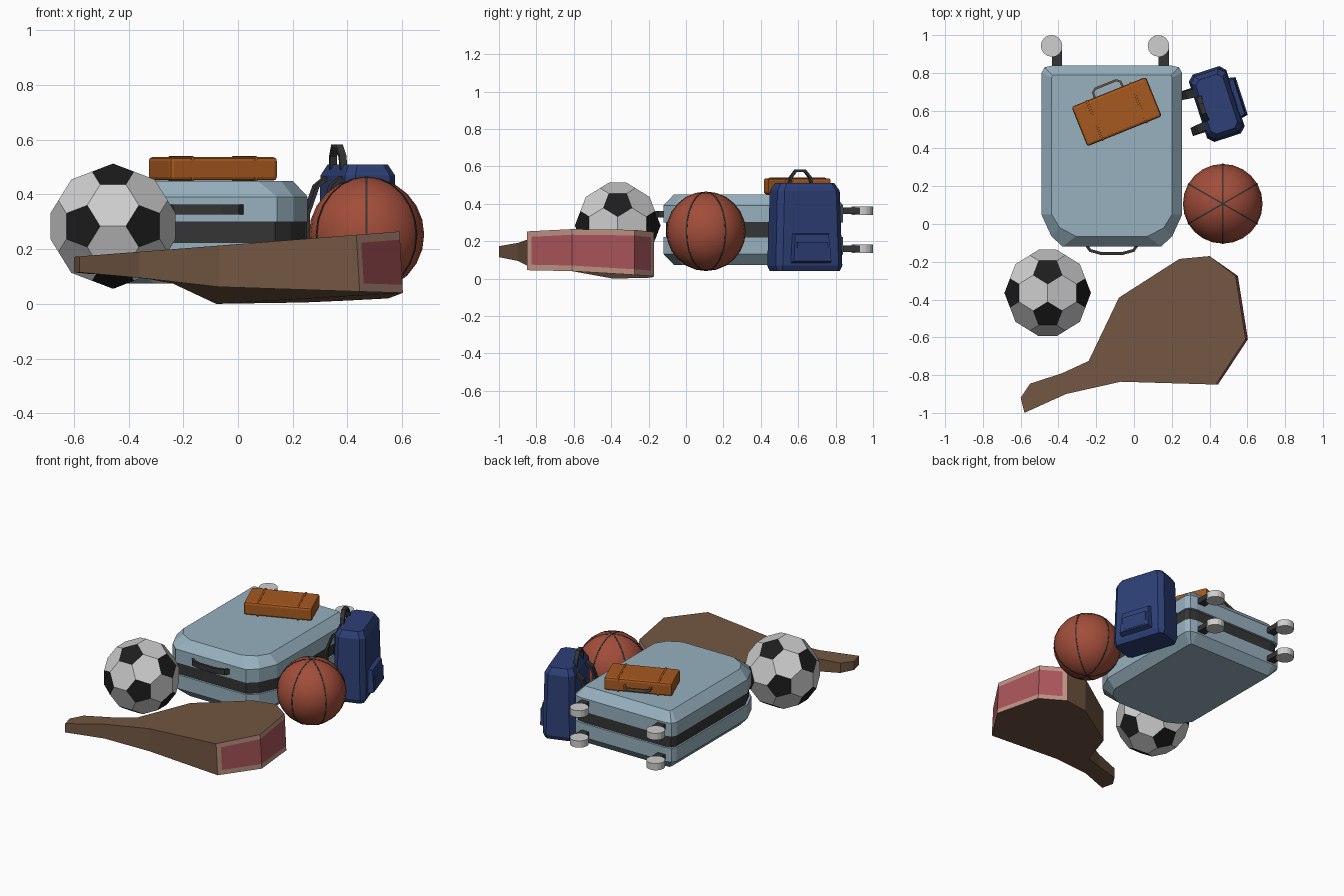
import bpy, bmesh, math
from mathutils import Vector, Matrix

if "Cube" in bpy.data.objects:
    bpy.data.objects.remove(bpy.data.objects["Cube"])


def mat(name, r, g, b):
    m = bpy.data.materials.new(name)
    m.diffuse_color = (r, g, b, 1)
    m.use_nodes = True
    m.node_tree.nodes["Principled BSDF"].inputs["Base Color"].default_value = m.diffuse_color
    return m


PALE_BLUE = mat("pale_blue", .31, .44, .52)
CHARCOAL = mat("charcoal", .035, .035, .035)
WHITE = mat("white", .62, .62, .62)
BLACK = mat("black", .012, .012, .012)
TAN = mat("orange_leather", .38, .10, .014)
NAVY = mat("navy", .026, .05, .18)
BALL = mat("ball_orange", .36, .075, .042)
SKIN = mat("brown_skin", .17, .095, .055)
FAT = mat("pink_fat", .52, .29, .23)
MEAT = mat("red_meat", .40, .09, .10)


def make(name, bm, mats, mx=None, smooth=False):
    if mx:
        bm.transform(mx)
    bmesh.ops.recalc_face_normals(bm, faces=bm.faces[:])
    for f in bm.faces:
        f.smooth = smooth
    me = bpy.data.meshes.new(name)
    bm.to_mesh(me)
    bm.free()
    for m in mats:
        me.materials.append(m)
    ob = bpy.data.objects.new(name, me)
    bpy.context.collection.objects.link(ob)
    return ob


def loft_bm(rings):
    """Skin a list of equal-length point rings and cap both ends."""
    bm = bmesh.new()
    vs = [[bm.verts.new(p) for p in r] for r in rings]
    n = len(vs[0])
    for a, b in zip(vs, vs[1:]):
        for i in range(n):
            j = (i + 1) % n
            bm.faces.new((a[i], a[j], b[j], b[i]))
    bm.faces.new(vs[0][::-1])
    bm.faces.new(vs[-1])
    return bm


def ribbon(name, path, side, width, thick, m, mx=None):
    """Flat strap of rectangular section along a path."""
    pts = [Vector(p) for p in path]
    s = Vector(side).normalized()
    rings = []
    for i, p in enumerate(pts):
        t = pts[min(i + 1, len(pts) - 1)] - pts[max(i - 1, 0)]
        n = t.cross(s).normalized() * thick / 2
        w = s * width / 2
        rings.append([p + w + n, p - w + n, p - w - n, p + w - n])
    make(name, loft_bm(rings), [m], mx)


def box(name, size, loc, m, bevel=0, mx=None):
    bm = bmesh.new()
    bmesh.ops.create_cube(bm, size=1, matrix=Matrix.Translation(loc) @ Matrix.Diagonal((*size, 1)))
    if bevel:
        bmesh.ops.bevel(bm, geom=bm.edges[:], offset=bevel, segments=2, profile=.5, affect='EDGES')
    make(name, bm, [m], mx)


def place(x, y, z, deg):
    return Matrix.Translation((x, y, z)) @ Matrix.Rotation(math.radians(deg), 4, 'Z')


# Large suitcase: two mirrored shells around a dark band
CX, MID = -.1175, .2615
outer = [(.26, -.12), (.32, -.065), (.3725, .05), (.3725, .80), (.355, .83), (.31, .84)]
inner = [(.19, -.065), (.275, -.02), (.318, .05), (.318, .775), (.314, .787), (.30, .79)]


def outline(half, z, k=1.0):
    full = half + [(-x, y) for x, y in reversed(half)]
    return [(CX + x * k, .36 + (y - .36) * k, z) for x, y in full]


for name, s in (("upper_shell", 1), ("lower_shell", -1)):
    make("suitcase_" + name, loft_bm([outline(outer, MID + s * .038), outline(outer, MID + s * .13),
                                      outline(inner, MID + s * .188)]), [PALE_BLUE])
make("suitcase_band", loft_bm([outline(outer, MID - .045, .97), outline(outer, MID + .045, .97)]), [CHARCOAL])
ribbon("suitcase_handle", [(CX + x, y, .345) for x, y in
       [(-.135, -.11), (-.115, -.14), (-.06, -.155), (.06, -.155), (.115, -.14), (.135, -.11)]],
       (0, 0, 1), .035, .016, CHARCOAL)
for sx in (-1, 1):
    for z in (.16, .362):
        box("wheel_bracket", (.055, .13, .035), (CX - .008 + sx * .282, .875, z), CHARCOAL)
        bm = bmesh.new()
        bmesh.ops.create_cone(bm, cap_ends=True, segments=16, radius1=.057, radius2=.057, depth=.045,
                              matrix=Matrix.Translation((CX - .036 + sx * .283, .943, z)))
        make("wheel", bm, [WHITE])

# Small leather case lying on the suitcase
mx = place(-.092, .595, .4935, 22)
box("leather_case", (.425, .225, .086), (0, 0, 0), TAN, .014, mx)
for sx in (-1, 1):
    box("leather_strap", (.018, .232, .096), (sx * .125, 0, 0), TAN, .014, mx)
ribbon("leather_handle", [(-.08, .11, 0), (-.078, .14, 0), (-.06, .155, 0), (.06, .155, 0), (.078, .14, 0),
       (.08, .11, 0)], (0, 0, 1), .018, .012, SKIN, mx)

# Backpack: tapered chamfered body
mx = place(.438, .635, 0, 18)


def rect(hx, hy, c, z):
    half = [(hx, hy - c), (hx - c, hy), (c - hx, hy), (-hx, hy - c)]
    return [(x, y, z) for x, y in half] + [(-x, -y, z) for x, y in half]


make("backpack_body", loft_bm([rect(.09, .175, .02, .042), rect(.104, .187, .03, .07), rect(.096, .175, .03, .47),
                               rect(.075, .150, .025, .51)]), [NAVY], mx)
make("backpack_pocket", loft_bm([[(.09, -.115, .08), (.09, .115, .08), (.09, .105, .245), (.09, -.105, .245)],
                                 [(.138, -.105, .095), (.138, .105, .095), (.125, .095, .235),
                                  (.125, -.095, .235)]]), [NAVY], mx)
box("backpack_pocket_flap", (.008, .17, .09), (.135, 0, .15), NAVY, 0, mx)
for sy in (-1, 1):
    ribbon("backpack_strap", [(-.08, sy * .09, .47), (-.13, sy * .095, .43), (-.165, sy * .1, .33),
           (-.165, sy * .1, .22), (-.135, sy * .1, .13), (-.09, sy * .1, .08)], (0, 1, 0), .045, .014, CHARCOAL, mx)
ribbon("backpack_handle", [(-.075, -.065, .49), (-.077, -.055, .54), (-.08, -.025, .577), (-.08, .025, .577),
       (-.077, .055, .54), (-.075, .065, .49)], (1, 0, 0), .026, .014, CHARCOAL, mx)

# Basketball with meridian seams
bx = Matrix.Translation((.47, .107, .253))
bm = bmesh.new()
bmesh.ops.create_uvsphere(bm, u_segments=24, v_segments=12, radius=.211)
make("basketball", bm, [BALL], bx, True)
for k in range(3):
    n = 24
    a = math.radians(60 * k)
    bm = bmesh.new()
    rows = []
    for i in range(n):
        t = 2 * math.pi * i / n
        d = Vector((math.cos(t) * math.cos(a), math.cos(t) * math.sin(a), math.sin(t)))
        w = Vector((-math.sin(a), math.cos(a), 0)) * .004
        rows.append([bm.verts.new(p) for p in (d * .206 + w, d * .2125 + w, d * .2125 - w, d * .206 - w)])
    for i in range(n):
        r, q = rows[i], rows[(i + 1) % n]
        for j in range(4):
            bm.faces.new((r[j], r[(j + 1) % 4], q[(j + 1) % 4], q[j]))
    make("basketball_seam", bm, [CHARCOAL], bx @ Matrix.Rotation(math.radians(30 - 60), 4, 'Z'))

# Football: truncated icosahedron, pentagons black
PHI = (1 + 5 ** .5) / 2
ico = []
for a in (-1, 1):
    for b in (-PHI, PHI):
        ico += [Vector((0, a, b)), Vector((a, b, 0)), Vector((b, 0, a))]
bm = bmesh.new()
for p in ico:
    for q in ico:
        if 0 < (p - q).length < 2.1:
            bm.verts.new((p * 2 + q) / 3 * .1415)
bmesh.ops.convex_hull(bm, input=bm.verts[:])
bmesh.ops.dissolve_limit(bm, angle_limit=.1, verts=bm.verts[:], edges=bm.edges[:])
for f in bm.faces:
    f.material_index = 1 if len(f.verts) == 5 else 0
make("football", bm, [WHITE, BLACK], Matrix.Translation((-.457, -.365, .284)))

# Leg of ham: outline with bottom heights, sloping top, red cut faces framed in fat
ham = [(.40, -.17, .012), (.55, -.275, .02), (.603, -.61, .04), (.445, -.85, .045), (-.07, -.835, .062),
       (-.36, -.90, .095), (-.58, -1.0, .115), (-.60, -.92, .115), (-.55, -.845, .11), (-.38, -.79, .10),
       (-.24, -.725, .075), (-.08, -.39, 0), (.24, -.185, .005)]
top = [(x - (.012 if x > .42 else 0), y, .172 + (x + .6) * .077) for x, y, z in ham]
bm = loft_bm([ham, top])
bmesh.ops.recalc_face_normals(bm, faces=bm.faces[:])
bm.faces.ensure_lookup_table()
cut = bm.faces[:3]
for f in cut:
    f.material_index = 2
rim = bmesh.ops.inset_region(bm, faces=cut, thickness=.03, use_even_offset=True)
for f in rim["faces"]:
    f.material_index = 1
make("ham_leg", bm, [SKIN, FAT, MEAT])
